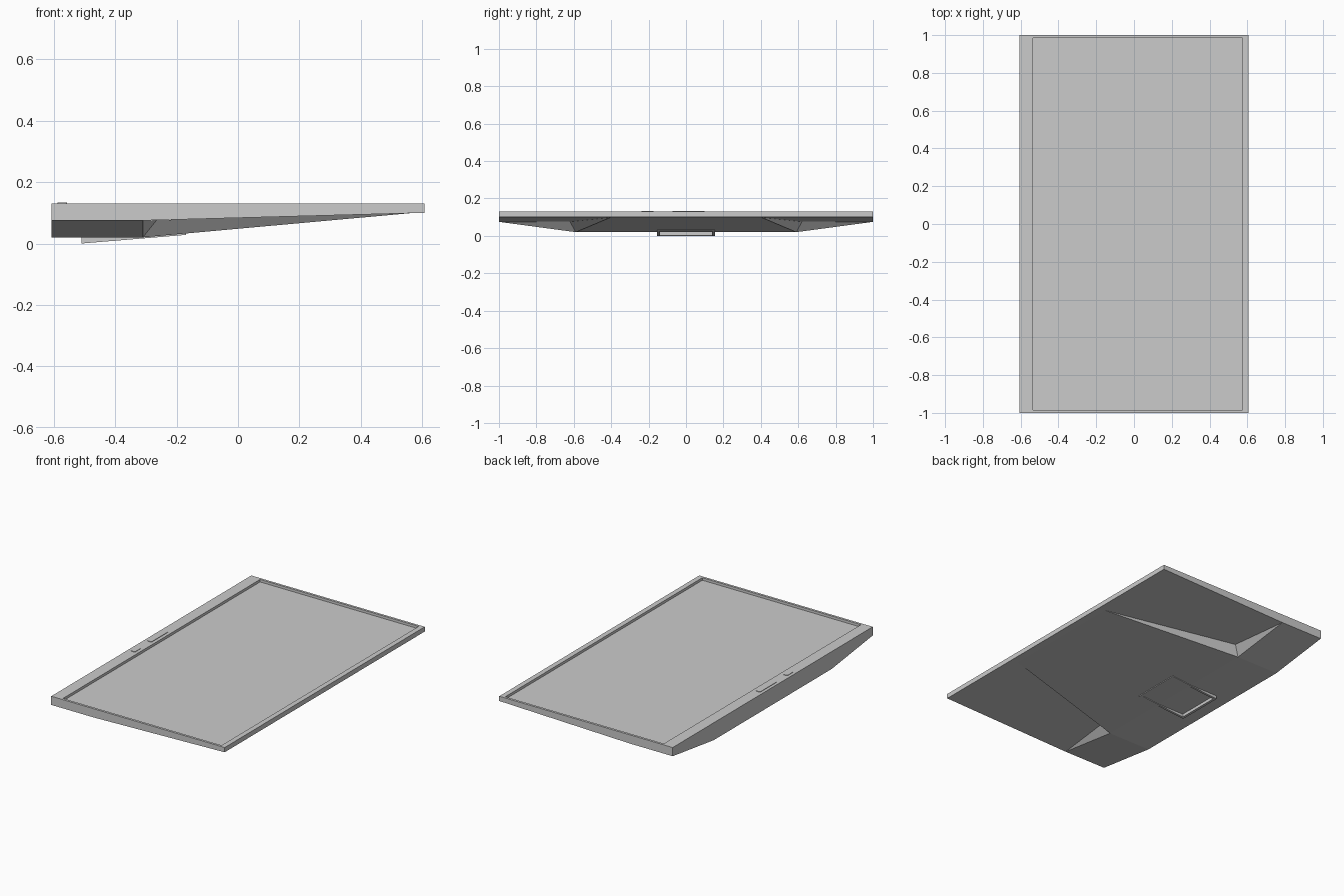
import bpy, bmesh
from mathutils import Vector

cube = bpy.data.objects.get("Cube")
if cube:
    bpy.data.objects.remove(cube, do_unlink=True)

grey = bpy.data.materials.new("light grey plastic")
grey.use_nodes = True
COLOUR = (0.6, 0.6, 0.6, 1)
grey.diffuse_color = COLOUR
grey.node_tree.nodes["Principled BSDF"].inputs["Base Color"].default_value = COLOUR


def finish(name, bm):
    """Turn a bmesh into a flat-shaded object."""
    mesh = bpy.data.meshes.new(name)
    bm.to_mesh(mesh)
    bm.free()
    mesh.materials.append(grey)
    obj = bpy.data.objects.new(name, mesh)
    bpy.context.collection.objects.link(obj)
    return obj


def prism(profile, half_width):
    """Extrude an x-z profile symmetrically along y."""
    bm = bmesh.new()
    face = bm.faces.new([bm.verts.new((x, -half_width, z)) for x, z in profile])
    ext = bmesh.ops.extrude_face_region(bm, geom=[face])
    moved = [v for v in ext["geom"] if isinstance(v, bmesh.types.BMVert)]
    bmesh.ops.translate(bm, vec=(0, 2 * half_width, 0), verts=moved)
    bmesh.ops.recalc_face_normals(bm, faces=bm.faces)
    return bm


def recess(bm, up, x0, x1, half_y, depth):
    """Inset the face that points most along z and sink it into the body."""
    bm.normal_update()
    face = max(bm.faces, key=lambda f: f.normal.z * up)
    normal, centre = face.normal.copy(), face.calc_center_median()
    bmesh.ops.inset_individual(bm, faces=[face], thickness=0.01)
    for v in face.verts:
        v.co.x = x0 if v.co.x < centre.x else x1
        v.co.y = half_y if v.co.y > 0 else -half_y
        v.co.z = centre.z - ((v.co.x - centre.x) * normal.x) / normal.z
    floor = bmesh.ops.extrude_discrete_faces(bm, faces=[face])["faces"][0]
    bmesh.ops.translate(bm, vec=(0, 0, -up * depth), verts=floor.verts)


# Thin tapered casing with the sunken screen
L, R, TOP = -0.607, 0.607, 0.13
casing = prism([(L, TOP), (L, 0.075), (-0.31, 0.075), (R, 0.10), (R, TOP)], 1.0)
recess(casing, 1, -0.535, 0.575, 0.985, 0.016)
finish("casing_and_screen", casing)

# Raised rear housing with an angled notch at each side
bm = bmesh.new()
points = {
    "edge": (L, 1.0, 0.075),
    "low": (L, 0.59, 0.02),
    "step": (-0.31, 1.0, 0.075),
    "corner": (-0.31, 0.59, 0.02),
    "inner": (-0.265, 0.62, 0.076),
    "tip": (0.575, 0.40, 0.10),
}
a, b = ({k: bm.verts.new((x, s * y, z)) for k, (x, y, z) in points.items()}
        for s in (1, -1))
for side in (a, b):
    for keys in (("edge", "low", "corner", "step"),
                 ("step", "corner", "inner"),
                 ("inner", "corner", "tip")):
        bm.faces.new([side[k] for k in keys])
for p, q in (("edge", "low"), ("low", "corner"), ("corner", "tip")):
    bm.faces.new([a[p], a[q], b[q], b[p]])
rim = ("edge", "step", "inner", "tip")
lid = bm.faces.new([a[k] for k in rim] + [b[k] for k in reversed(rim)])
bmesh.ops.recalc_face_normals(bm, faces=bm.faces)
bmesh.ops.delete(bm, geom=[lid], context="FACES_ONLY")
finish("rear_housing", bm)

# Square wall mount frame on the rear
mount = prism([(-0.51, 0.0), (-0.17, 0.028), (-0.17, 0.06), (-0.51, 0.06)], 0.155)
recess(mount, -1, -0.495, -0.19, 0.14, 0.03)
finish("mount_frame", mount)


# Rounded control buttons on the wide bezel
def button(name, y, length, width=0.032, height=0.004):
    bm = bmesh.new()
    bmesh.ops.create_cube(bm, size=1)
    bmesh.ops.scale(bm, vec=(width, length, height), verts=bm.verts)
    upright = [e for e in bm.edges
               if abs((e.verts[0].co - e.verts[1].co).normalized().z) > 0.9]
    bmesh.ops.bevel(bm, geom=upright, offset=0.009, segments=3,
                    profile=0.5, affect="EDGES")
    obj = finish(name, bm)
    obj.location = Vector((-0.572, y, TOP + height / 2 - 0.001))


button("long_button", 0.014, 0.17)
button("short_button", -0.205, 0.065)
